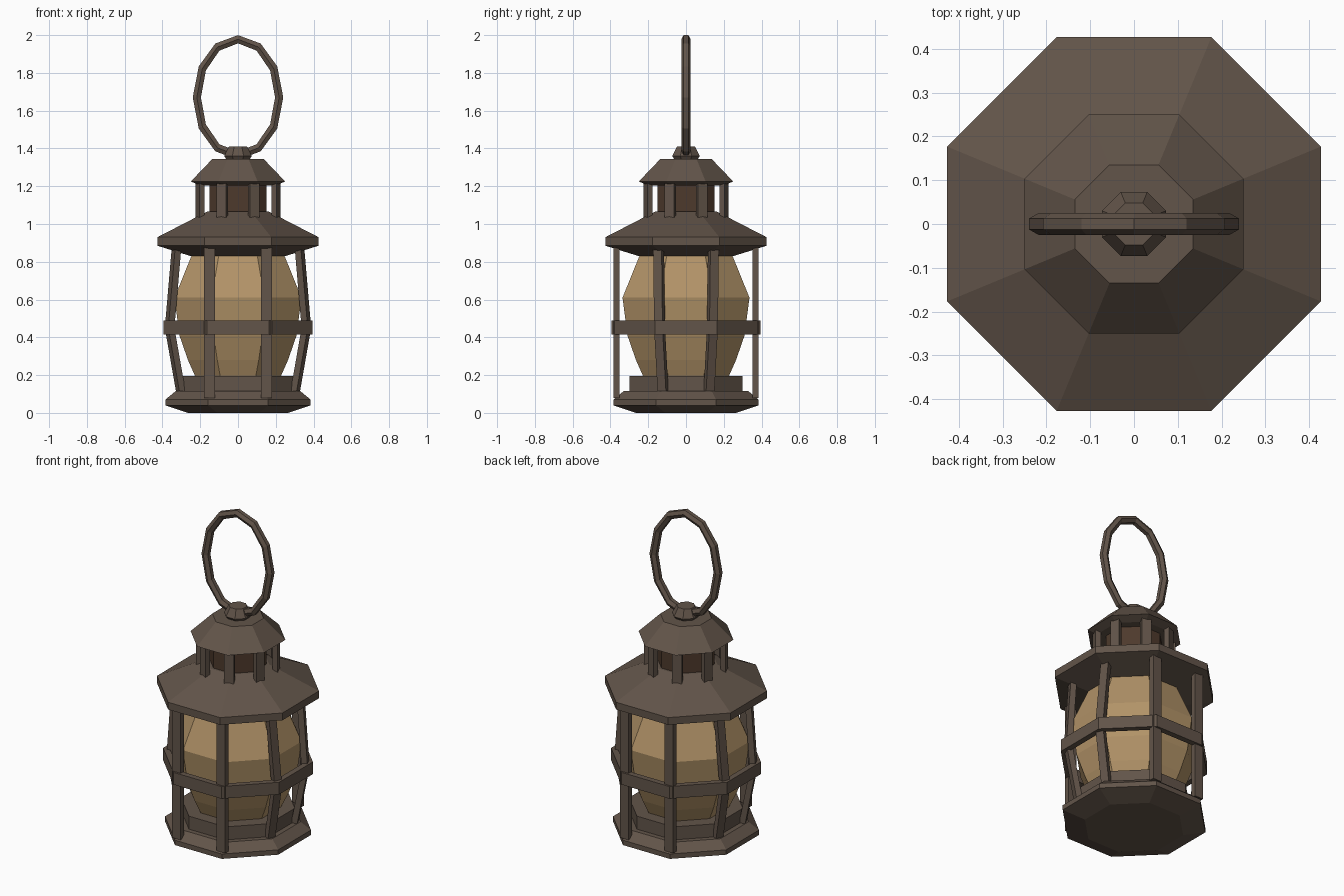
import bpy, bmesh
from math import sin, cos, pi
from mathutils import Vector

if "Cube" in bpy.data.objects:
    bpy.data.objects.remove(bpy.data.objects["Cube"])


def material(name, rgb):
    m = bpy.data.materials.new(name)
    m.diffuse_color = (*rgb, 1)
    m.use_nodes = True
    m.node_tree.nodes["Principled BSDF"].inputs["Base Color"].default_value = m.diffuse_color
    return m


IRON = material("dark iron", (0.122, 0.089, 0.067))
GLASS = material("amber glass", (0.445, 0.292, 0.138))
CORE = material("rusty brown", (0.075, 0.042, 0.025))


def skin(name, loops, mat, closed=False):
    """Join a series of vertex loops into a flat-faced solid."""
    bm = bmesh.new()
    rings = [[bm.verts.new(p) for p in loop] for loop in loops]
    n = len(rings[0])
    pairs = list(zip(rings, rings[1:]))
    if closed:
        pairs.append((rings[-1], rings[0]))
    else:
        bm.faces.new(rings[0])
        bm.faces.new(rings[-1])
    for a, b in pairs:
        for i in range(n):
            j = (i + 1) % n
            bm.faces.new((a[i], a[j], b[j], b[i]))
    bmesh.ops.recalc_face_normals(bm, faces=bm.faces)
    mesh = bpy.data.meshes.new(name)
    bm.to_mesh(mesh)
    bm.free()
    mesh.materials.append(mat)
    ob = bpy.data.objects.new(name, mesh)
    bpy.context.collection.objects.link(ob)
    return ob


def octagon(apothem, z):
    r = apothem / cos(pi / 8)
    return [(r * cos(pi / 8 + k * pi / 4), r * sin(pi / 8 + k * pi / 4), z) for k in range(8)]


def turned(name, profile, mat, closed=False):
    """Eight-sided solid from (half width, height) pairs."""
    return skin(name, [octagon(a, z) for a, z in profile], mat, closed)


def bar(name, path, depth, width, angle):
    """Rectangular bar through path points, its depth facing along angle."""
    u = Vector((cos(angle), sin(angle), 0)) * depth / 2
    v = Vector((-sin(angle), cos(angle), 0)) * width / 2
    loops = [[Vector(p) + u + v, Vector(p) - u + v, Vector(p) - u - v, Vector(p) + u - v]
             for p in path]
    return skin(name, loops, IRON)


# Base and burner plate
turned("base", [(0.265, 0), (0.385, 0.04), (0.385, 0.07), (0.33, 0.115)], IRON)
turned("burner_plate", [(0.30, 0.11), (0.30, 0.195)], IRON)

# Glass
turned("glass", [(0.225, 0.19), (0.265, 0.28), (0.31, 0.41), (0.336, 0.61), (0.245, 0.835)], GLASS)

# Middle band
turned("middle_band", [(0.395, 0.415), (0.395, 0.49), (0.36, 0.49), (0.36, 0.415)], IRON, True)

# Cage bars: straight at front and back, bowed at the sides
for sx in (-1, 1):
    for sy in (-1, 1):
        bar("straight_cage_bar", [(sx * 0.152, sy * 0.367, z) for z in (0.08, 0.88)],
            0.032, 0.058, sy * pi / 2)
        ang = pi / 8 * sy if sx > 0 else pi - pi / 8 * sy
        bar("bowed_cage_bar",
            [(sx * x, sy * y, z) for x, y, z in
             ((0.297, 0.12, 0.08), (0.362, 0.14, 0.45), (0.325, 0.145, 0.88))],
            0.035, 0.048, ang)

# Main roof
turned("roof", [(0.25, 0.83), (0.427, 0.885), (0.427, 0.93), (0.165, 1.065)], IRON)

# Vented neck: core with eight small bars
turned("neck_core", [(0.15, 1.05), (0.15, 1.215)], CORE)
for k in range(8):
    a = pi / 8 + k * pi / 4
    bar("neck_bar", [(0.218 * cos(a), 0.218 * sin(a), z) for z in (1.03, 1.215)], 0.03, 0.055, a)

# Cap and knob
turned("cap", [(0.2, 1.205), (0.25, 1.225), (0.135, 1.345)], IRON)
turned("knob", [(0.06, 1.34), (0.073, 1.36), (0.048, 1.41)], IRON)

# Carrying ring: twelve-sided ellipse with a hexagonal section
loops = []
for k in range(12):
    t = k * pi / 6
    loop = []
    for s in range(6):
        b = pi / 6 + s * pi / 3
        d = 0.025 * cos(b)
        loop.append(((0.218 + d) * sin(t), 0.025 * sin(b), 1.67 + (0.308 + d) * cos(t)))
    loops.append(loop)
skin("carrying_ring", loops, IRON, True)
